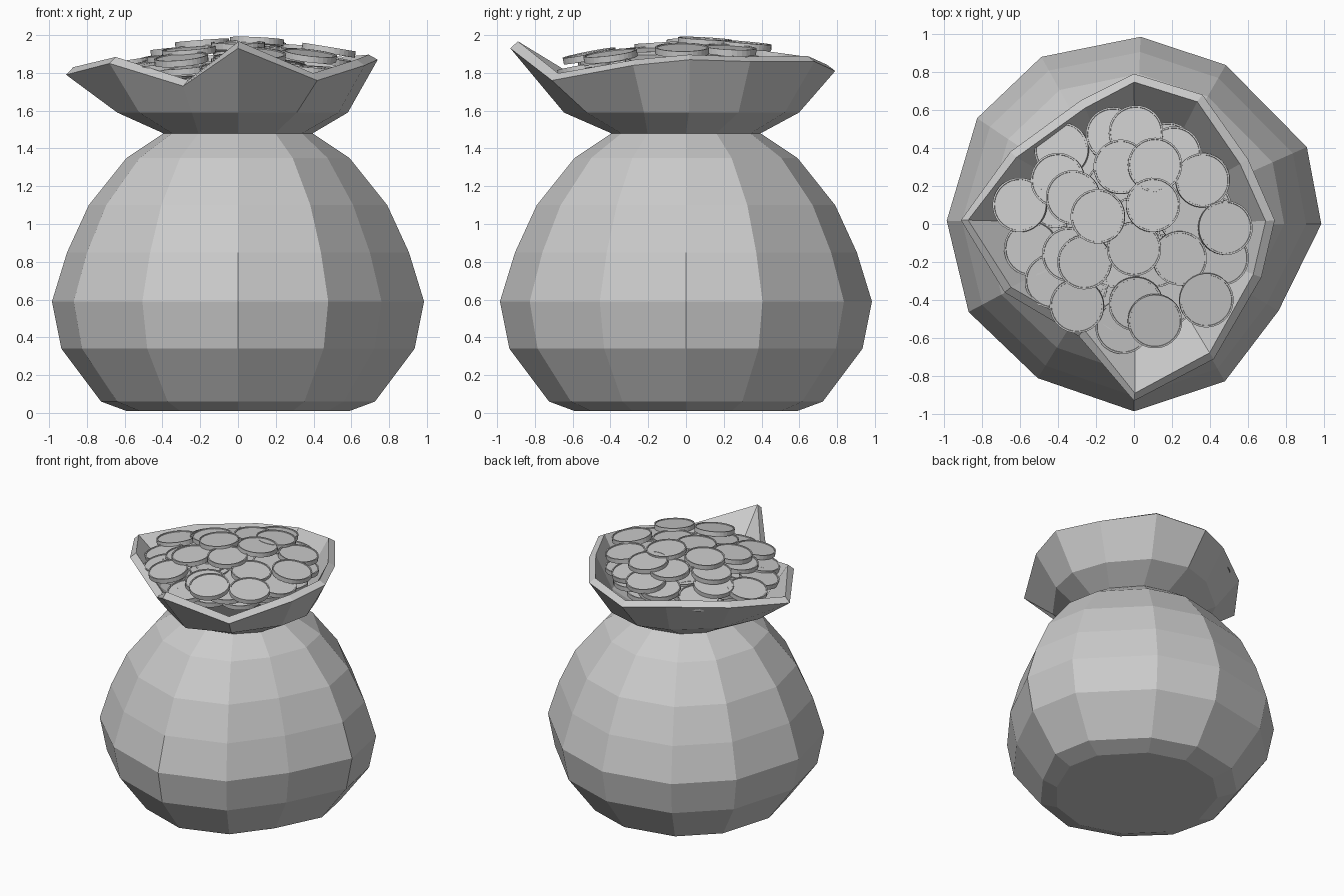
import bpy, bmesh, random
from math import cos, sin, radians, pi
from mathutils import Vector, Matrix

if "Cube" in bpy.data.objects:
    bpy.data.objects.remove(bpy.data.objects["Cube"])

random.seed(4)


def add_object(name, bm):
    mesh = bpy.data.meshes.new(name)
    bm.to_mesh(mesh)
    bm.free()
    obj = bpy.data.objects.new(name, mesh)
    bpy.context.collection.objects.link(obj)
    return obj


# Sack: 12-sided lathe with hand-made irregularity and a wavy flared mouth
ANGLES = [0, 24, 60, 88, 119, 146, 179, 208, 238, 270, 300, 329]
WIDTH = [1, 1.01, .98, 1, 1.02, 1.01, 1, 1, .97, 1, .97, .9]
BODY = [(.59, .01), (.725, .06), (.935, .34), (.985, .59), (.905, .85),
        (.79, 1.10), (.59, 1.35), (.395, 1.48)]
RIM = [(.74, .02, 1.87), (.60, .34, 1.86), (.36, .68, 1.86), (0, .79, 1.81),
       (-.28, .65, 1.83), (-.65, .38, 1.82), (-.91, .02, 1.79),
       (-.68, -.36, 1.85), (-.29, -.59, 1.73), (0, -.93, 1.93),
       (.42, -.71, 1.76), (.67, -.28, 1.84)]


def build_sack():
    bm = bmesh.new()
    rings = []
    for r, z in BODY:
        soft = min(1, max(0, (r - .4) / .3))
        ring = []
        for a, w in zip(ANGLES, WIDTH):
            k = r * (1 + (w - 1) * soft)
            ring.append(bm.verts.new((k * cos(radians(a)), k * sin(radians(a)), z)))
        rings.append(ring)
    flare = []
    for x, y, z in RIM:
        d = Vector((x, y, 0))
        p = d.normalized() * (.33 + .34 * d.length)
        flare.append(bm.verts.new((p.x, p.y, 1.59)))
    rings.append(flare)
    rings.append([bm.verts.new(p) for p in RIM])
    n = len(ANGLES)
    for lo, hi in zip(rings, rings[1:]):
        for i in range(n):
            j = (i + 1) % n
            bm.faces.new((lo[i], lo[j], hi[j], hi[i]))
    bm.faces.new(list(reversed(rings[0])))
    sack = add_object("sack", bm)
    wall = sack.modifiers.new("cloth_thickness", 'SOLIDIFY')
    wall.thickness = .055
    wall.offset = -1


# Coin: short cylinder with a raised border on both faces
def coin_mesh():
    bm = bmesh.new()
    bmesh.ops.create_cone(bm, cap_ends=True, segments=32, radius1=.143,
                          radius2=.143, depth=.034)
    caps = [f for f in bm.faces if len(f.verts) > 4]
    bmesh.ops.inset_individual(bm, faces=caps, thickness=.009, depth=0)
    bmesh.ops.inset_individual(bm, faces=caps, thickness=.001, depth=-.006)
    mesh = bpy.data.meshes.new("coin")
    bm.to_mesh(mesh)
    bm.free()
    return mesh


def place_coin(mesh, name, x, y, z, tilt=.33):
    normal = Vector((x * tilt + random.uniform(-.03, .03),
                     y * tilt + random.uniform(-.03, .03), 1)).normalized()
    obj = bpy.data.objects.new(name, mesh)
    bpy.context.collection.objects.link(obj)
    turn = normal.to_track_quat('Z', 'Y').to_matrix().to_4x4()
    obj.matrix_world = Matrix.Translation((x, y, z)) @ turn


# Visible heap, x / y / z of each coin centre
HEAP = [(-.11, .47, 1.86), (.01, .48, 1.89), (-.38, .39, 1.83), (.21, .37, 1.87),
        (-.07, .30, 1.93), (.11, .31, 1.945), (.36, .23, 1.92), (-.40, .23, 1.87),
        (-.60, .10, 1.84), (-.32, .14, 1.915), (-.19, .04, 1.955), (.10, .10, 1.965),
        (.27, .04, 1.90), (.48, -.02, 1.92), (0, -.13, 1.945), (-.54, -.13, 1.83),
        (-.34, -.16, 1.88), (-.26, -.20, 1.915), (.24, -.18, 1.91),
        (.46, -.18, 1.87), (-.43, -.30, 1.84), (-.30, -.43, 1.87),
        (.01, -.42, 1.87), (.11, -.51, 1.89), (-.06, -.54, 1.82), (.38, -.40, 1.89)]

build_sack()
coin = coin_mesh()
for i, p in enumerate(HEAP):
    place_coin(coin, f"coin_{i}", *p)

# Hidden filler coins that close the gaps under the heap
for layer, z in enumerate((1.81, 1.74)):
    for count, r in ((1, 0), (6, .22), (11, .43 - .05 * layer)):
        for k in range(count):
            a = 2 * pi * (k + .4 * layer) / count
            place_coin(coin, f"filler_coin_{layer}_{count}_{k}", r * cos(a),
                       r * sin(a), z + .05 * (1 - 2 * r), .2)
